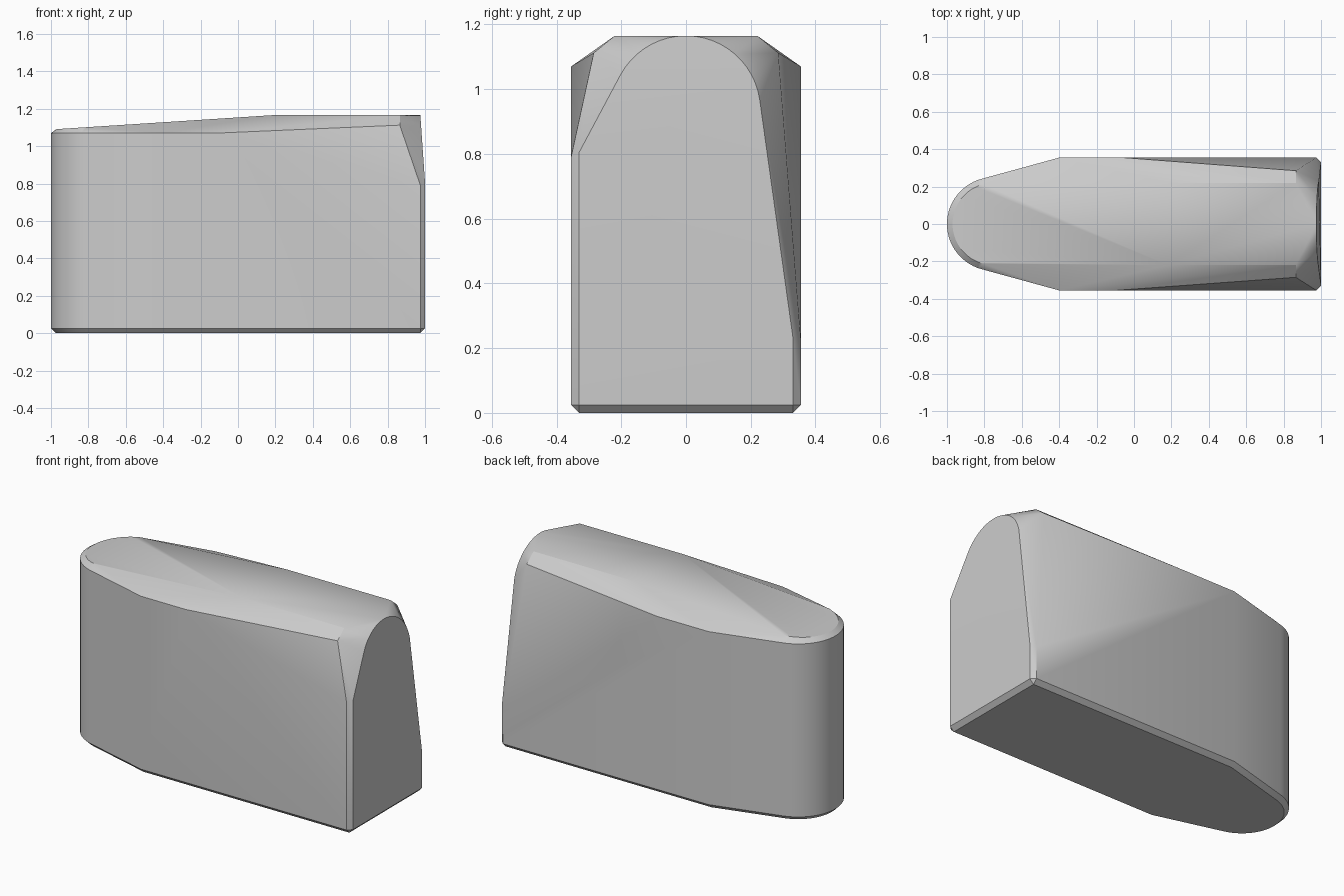
import bpy, bmesh
from math import sin, cos, radians

cube = bpy.data.objects.get("Cube")
if cube:
    bpy.data.objects.remove(cube)

mat = bpy.data.materials.new("light grey")
mat.use_nodes = True
grey = (0.6, 0.6, 0.6, 1)
mat.diffuse_color = grey
mat.node_tree.nodes["Principled BSDF"].inputs["Base Color"].default_value = grey

HALF = 0.355     # half width of the body
BEVEL = 0.025    # small edge chamfer
TOP = 1.165      # highest level
RIM = 1.07       # top of the side walls


def arc(cx, cy, r, start, end, steps):
    """Points along a circular arc, angles in degrees."""
    angles = [radians(start + (end - start) * i / steps) for i in range(steps + 1)]
    return [(cx + r * cos(a), cy + r * sin(a)) for a in angles]


def nose(inset):
    return arc(-0.75, 0, 0.25 - inset, 105, 255, 28)


def roof_height(x):
    return min(TOP, 1.09 + 0.075 * (x + 0.98) / 1.16)


def end_x(z):
    """The flat end leans inward above shoulder height."""
    return 1 - BEVEL * max(0, z - 0.8) / (TOP - 0.8)


points = []

# Base outline with its chamfer, and the rounded nose wall
points += [(x, y, 0) for x, y in nose(BEVEL)]
points += [(x, y, z) for z in (BEVEL, RIM) for x, y in nose(0)]

# Domed roof edge around the nose
points += [(x, y, roof_height(x)) for x, y in nose(0.03)]

# Side walls, shoulders and end corners; corner cuts differ in height per side
for side, corner, rim_end in ((-1, 0.8, -0.1), (1, 0.23, -0.06)):
    y = side * HALF
    inner = side * (HALF - BEVEL)
    points += [(-0.4, inner, 0), (1 - BEVEL, inner, 0)]
    points += [(-0.4, y, BEVEL), (-0.4, y, RIM), (rim_end, y, RIM)]
    points += [(1 - BEVEL, y, z) for z in (BEVEL, corner - 0.01)]
    points += [(1, inner, z) for z in (BEVEL, corner + 0.005)]
    points += [(x, side * 0.22, TOP) for x in (0.18, 0.865)]
    points += [(0.865, side * 0.285, 1.112)]

# Arched top of the flat end
points += [(end_x(z), y, z) for y, z in arc(0, TOP - 0.23, 0.23, 8, 172, 24)]

# Skin the sections into one solid
bm = bmesh.new()
for p in points:
    bm.verts.new(p)
hull = bmesh.ops.convex_hull(bm, input=bm.verts[:])
loose = [v for v in bm.verts if not v.link_faces]
bmesh.ops.delete(bm, geom=loose, context='VERTS')
bmesh.ops.dissolve_limit(bm, angle_limit=radians(0.5), verts=bm.verts[:], edges=bm.edges[:])
bmesh.ops.recalc_face_normals(bm, faces=bm.faces[:])

mesh = bpy.data.meshes.new("body")
bm.to_mesh(mesh)
bm.free()
mesh.materials.append(mat)
body = bpy.data.objects.new("body", mesh)
bpy.context.collection.objects.link(body)

bpy.ops.object.select_all(action='DESELECT')
body.select_set(True)
bpy.context.view_layer.objects.active = body
bpy.ops.object.shade_smooth_by_angle(angle=radians(30))
